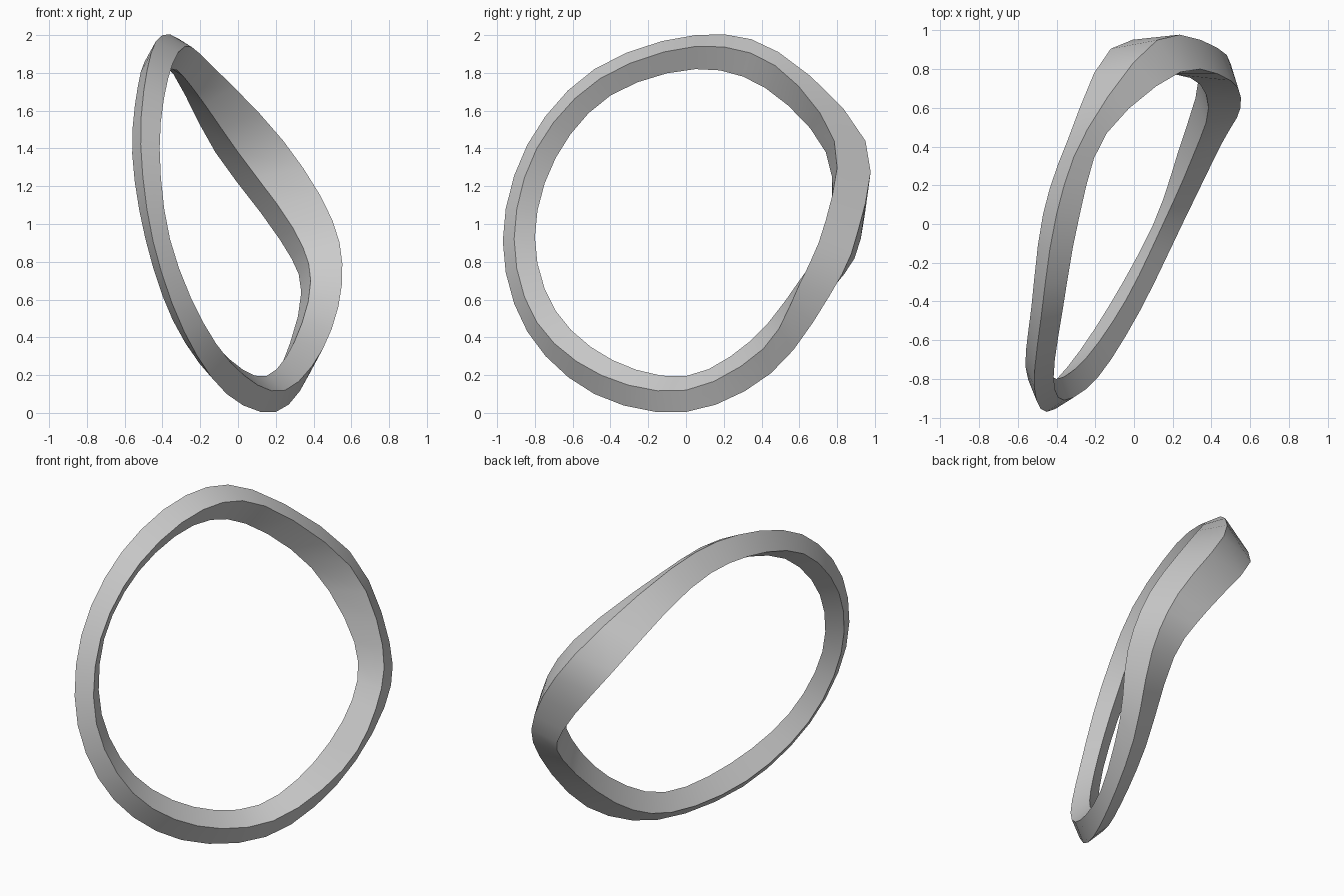
import bpy, bmesh, math
from mathutils import Vector

if "Cube" in bpy.data.objects:
    bpy.data.objects.remove(bpy.data.objects["Cube"])

STEPS = 3  # segments between control stations

# Three corner edges of the four-sided ring, one point per 30 degrees,
# from the top, round the front (-y), the bottom and the back
outer = [(-.40, .05, 2.0), (-.48, -.485, 1.82), (-.515, -.84, 1.42), (-.45, -.97, .91),
         (-.285, -.84, .43), (-.06, -.485, .10), (.20, 0, .005), (.38, .45, .21),
         (.50, .76, .62), (.43, .91, .96), (.12, .95, 1.44), (-.24, .49, 1.91)]
side = [(-.28, .05, 1.94), (-.37, -.455, 1.77), (-.415, -.79, 1.40), (-.36, -.91, .92),
        (-.185, -.79, .48), (.03, -.45, .20), (.25, 0, .12), (.45, .41, .34),
        (.55, .60, .68), (.50, .74, 1.02), (.24, .785, 1.44), (-.14, .47, 1.84)]
inner = [(-.35, .05, 1.82), (-.42, -.40, 1.68), (-.46, -.69, 1.35), (-.40, -.80, .93),
         (-.245, -.69, .54), (-.04, -.39, .28), (.15, 0, .195), (.30, .34, .38),
         (.385, .60, .70), (.29, .755, .98), (0, .74, 1.38), (-.24, .42, 1.72)]


def closed_curve(points):
    """Smooth closed curve through the control points."""
    p = [Vector(q) for q in points]
    n = len(p)
    result = []
    for i in range(n):
        a, b, c, d = p[i - 1], p[i], p[(i + 1) % n], p[(i + 2) % n]
        for s in range(STEPS):
            t = s / STEPS
            result.append(.5 * (2 * b + (c - a) * t + (2 * a - 5 * b + 4 * c - d) * t * t
                                + (3 * b - a - 3 * c + d) * t ** 3))
    return result


# Fourth corner completes each section as a parallelogram
A, B, C = closed_curve(outer), closed_curve(side), closed_curve(inner)
D = [a + c - b for a, b, c in zip(A, B, C)]

# Skin the four edges into a closed ring
bm = bmesh.new()
rings = [[bm.verts.new(v) for v in section] for section in zip(A, B, C, D)]
for i, r in enumerate(rings):
    q = rings[(i + 1) % len(rings)]
    for k in range(4):
        j = (k + 1) % 4
        bm.faces.new((r[k], r[j], q[j], q[k]))
bmesh.ops.recalc_face_normals(bm, faces=bm.faces)
mesh = bpy.data.meshes.new("warped_ring")
bm.to_mesh(mesh)
bm.free()
ring = bpy.data.objects.new("warped_ring", mesh)
bpy.context.collection.objects.link(ring)

# Smooth along the band, sharp at the four edges
bpy.context.view_layer.objects.active = ring
ring.select_set(True)
bpy.ops.object.shade_smooth_by_angle(angle=math.radians(35))
